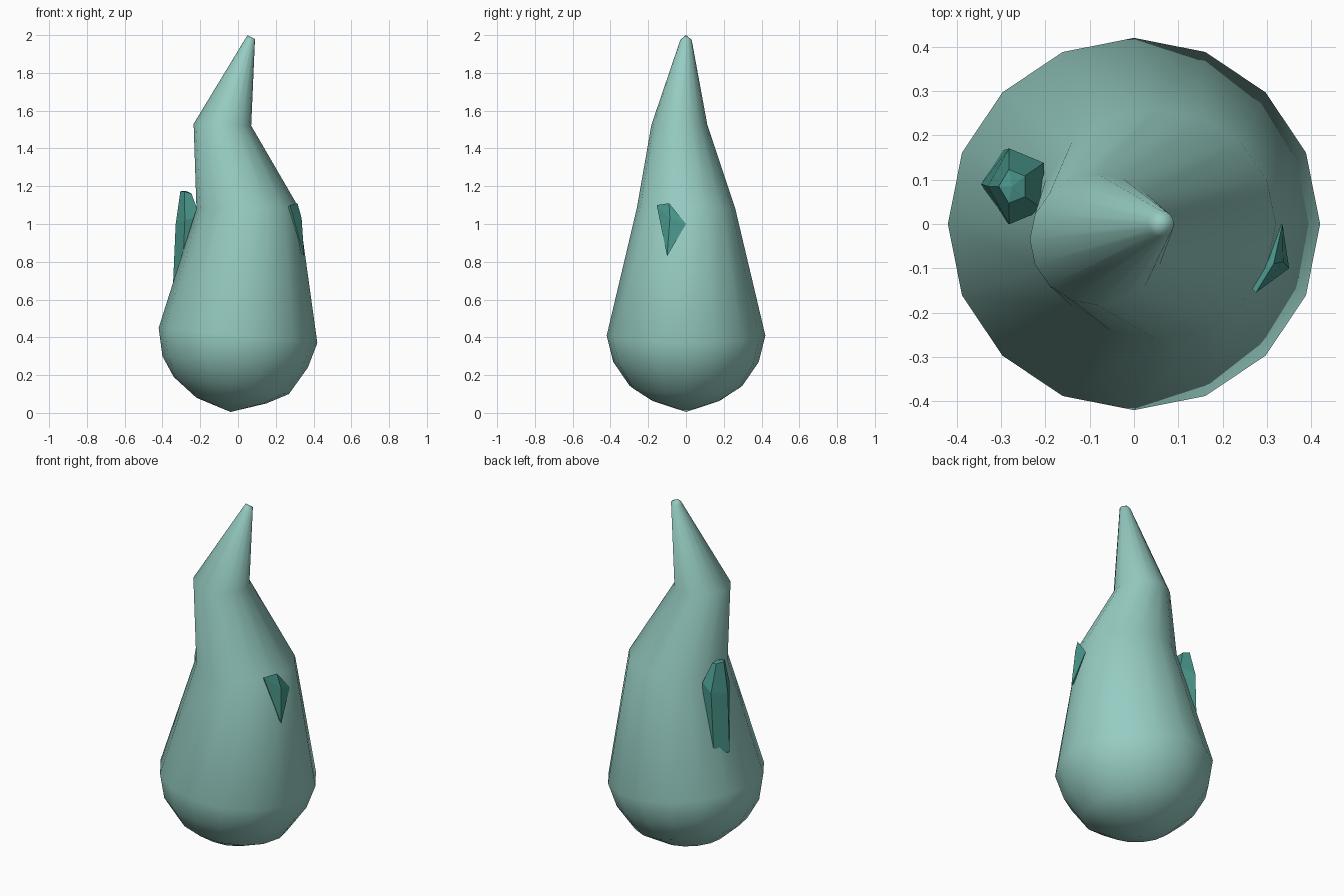
import bpy, bmesh
from math import cos, sin, tau
from mathutils import Vector

cube = bpy.data.objects.get("Cube")
if cube:
    bpy.data.objects.remove(cube, do_unlink=True)


def make_material(name, color):
    mat = bpy.data.materials.new(name)
    mat.use_nodes = True
    mat.diffuse_color = color
    mat.node_tree.nodes["Principled BSDF"].inputs["Base Color"].default_value = color
    return mat


def finish(name, bm, mat, smooth):
    bmesh.ops.recalc_face_normals(bm, faces=bm.faces[:])
    for face in bm.faces:
        face.smooth = smooth
    mesh = bpy.data.meshes.new(name)
    bm.to_mesh(mesh)
    bm.free()
    mesh.materials.append(mat)
    obj = bpy.data.objects.new(name, mesh)
    bpy.context.collection.objects.link(obj)
    return obj


def loft(name, rings, sides, mat, smooth, bottom, top):
    """Skin tilted elliptical rings: left x, left z, right x, right z, centre y, half depth."""
    bm = bmesh.new()
    loops = []
    for lx, lz, rx, rz, cy, ry in rings:
        middle = Vector(((lx + rx) / 2, cy, (lz + rz) / 2))
        across = Vector(((rx - lx) / 2, 0, (rz - lz) / 2))
        depth = Vector((0, ry, 0))
        loops.append([bm.verts.new(middle + across * cos(tau * i / sides) + depth * sin(tau * i / sides))
                      for i in range(sides)])
    for low, high in zip(loops, loops[1:]):
        for i in range(sides):
            j = (i + 1) % sides
            bm.faces.new((low[i], low[j], high[j], high[i]))
    # Close both ends with a fan to a pole
    for loop, pole in ((loops[0], bottom), (loops[-1], top)):
        tip = bm.verts.new(pole)
        for i in range(sides):
            bm.faces.new((loop[i], loop[(i + 1) % sides], tip))
    return finish(name, bm, mat, smooth)


pale_teal = make_material("pale teal", (0.305, 0.604, 0.539, 1))
deep_teal = make_material("deep teal", (0.069, 0.314, 0.262, 1))

# Rounded base, tapering trunk and bent tip
loft("bent_horn_body", [
    (-0.22, 0.08, 0.15, 0.05, 0, 0.18),
    (-0.34, 0.19, 0.27, 0.10, 0, 0.30),
    (-0.40, 0.30, 0.37, 0.24, 0, 0.385),
    (-0.42, 0.45, 0.42, 0.37, 0, 0.42),
    (-0.22, 1.08, 0.32, 1.09, 0, 0.26),
    (-0.235, 1.53, 0.07, 1.52, -0.035, 0.148),
    (0.032, 1.97, 0.09, 1.98, 0, 0.03),
], 16, pale_teal, True, (-0.04, 0, 0.005), (0.05, 0, 2.0))

# Tall five-sided shard on the right flank
loft("right_shard", [
    (-0.205, 0.66, -0.345, 0.66, 0.09, 0.08),
    (-0.19, 1.05, -0.33, 1.00, 0.085, 0.09),
    (-0.24, 1.16, -0.305, 1.175, 0.085, 0.04),
], 5, deep_teal, False, (-0.27, 0.09, 0.6), (-0.275, 0.085, 1.175))

# Small shard sunk into the left flank
bm = bmesh.new()
for point in ((0.275, -0.155, 1.1), (0.315, -0.09, 1.11), (0.335, 0, 1.0),
              (0.35, -0.1, 0.83), (0.337, -0.085, 1.03), (0.2, -0.08, 1.0)):
    bm.verts.new(point)
bmesh.ops.convex_hull(bm, input=bm.verts[:])
finish("left_shard", bm, deep_teal, False)
